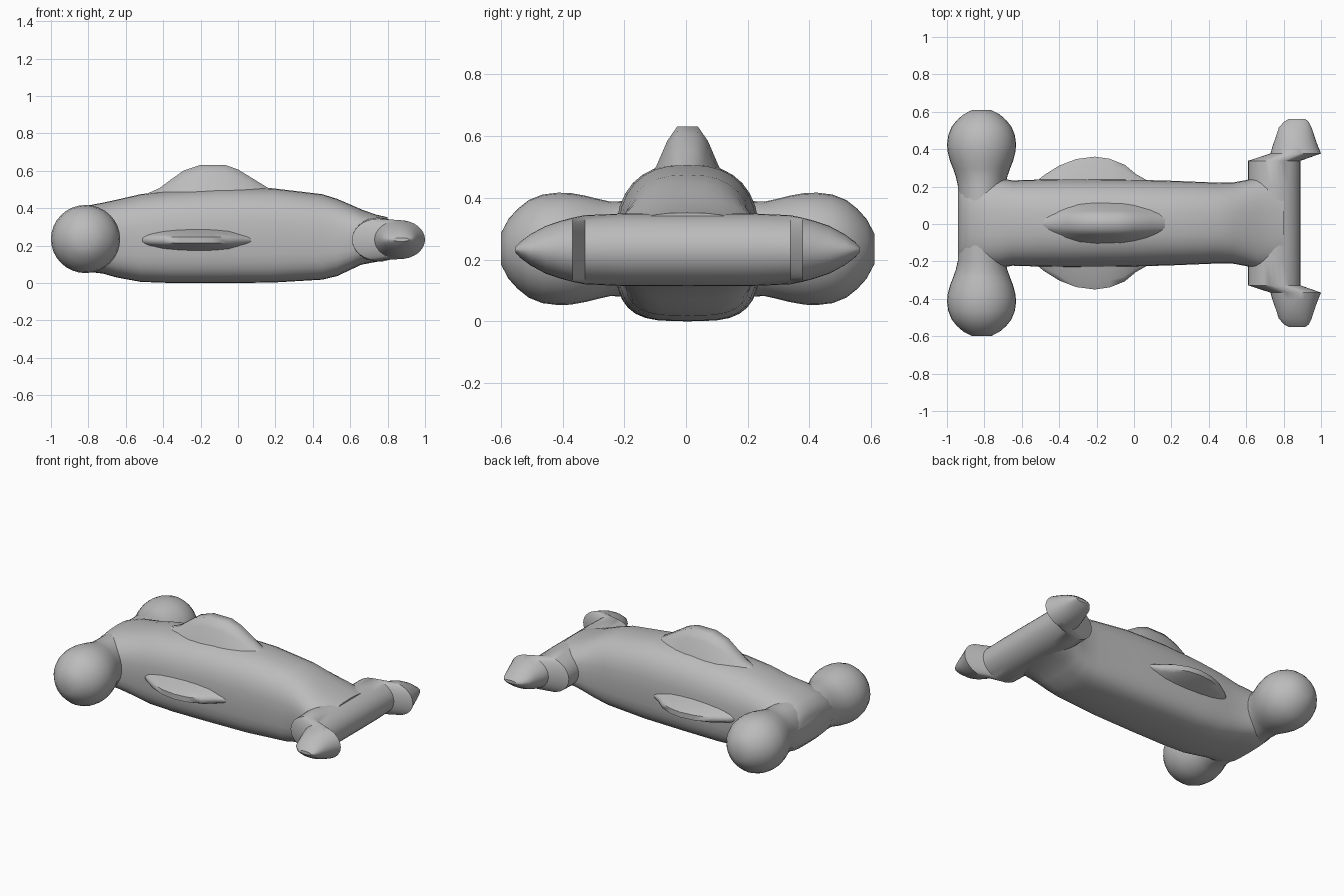
import bpy, bmesh, math
from mathutils import Vector

grey = bpy.data.materials.new("plain_grey")
grey.diffuse_color = (0.5, 0.5, 0.5, 1)
SHIFT = Vector((0, 0.005, 0))


def loft(name, rings, angle=40):
    """Skin a list of equal-length closed rings and cap both ends."""
    bm = bmesh.new()
    vs = [[bm.verts.new(Vector(p) + SHIFT) for p in r] for r in rings]
    n = len(vs[0])
    for a, b in zip(vs, vs[1:]):
        for i in range(n):
            j = (i + 1) % n
            bm.faces.new((a[i], a[j], b[j], b[i]))
    bm.faces.new(vs[0])
    bm.faces.new(vs[-1])
    bmesh.ops.recalc_face_normals(bm, faces=bm.faces)
    me = bpy.data.meshes.new(name)
    bm.to_mesh(me)
    bm.free()
    me.materials.append(grey)
    ob = bpy.data.objects.new(name, me)
    bpy.context.collection.objects.link(ob)
    bpy.ops.object.select_all(action='DESELECT')
    ob.select_set(True)
    bpy.context.view_layer.objects.active = ob
    bpy.ops.object.shade_smooth_by_angle(angle=math.radians(angle))
    return ob


def hull_ring(x, hw, zb, zt, n=32):
    """Rounded cross-section: soft on top, squarer below."""
    zc, hz, pts = (zb + zt) / 2, (zt - zb) / 2, []
    for i in range(n):
        a = 2 * math.pi * i / n
        c, s = math.cos(a), math.sin(a)
        e = 2 / (2.5 if s > 0 else 3.5)
        pts.append((x, hw * math.copysign(abs(c) ** e, c),
                    zc + hz * math.copysign(abs(s) ** e, s)))
    return pts


def bar_ring(y, cx, rx, rz, zc=0.235, n=32):
    return [(cx + rx * math.cos(2 * math.pi * i / n), y,
             zc + rz * math.sin(2 * math.pi * i / n)) for i in range(n)]


def mirrored(half):
    """Half profile from y = 0 outward -> full profile across y."""
    return [(-r[0],) + r[1:] for r in reversed(half)] + half


# main hull
loft("hull", [hull_ring(*s) for s in [
    (-0.94, 0.19, 0.17, 0.30), (-0.92, 0.22, 0.125, 0.345),
    (-0.88, 0.235, 0.085, 0.385), (-0.80, 0.245, 0.06, 0.415),
    (-0.72, 0.24, 0.05, 0.43), (-0.65, 0.228, 0.03, 0.445),
    (-0.52, 0.232, 0.006, 0.475), (-0.35, 0.236, 0.0, 0.495),
    (-0.10, 0.234, 0.0, 0.51), (0.18, 0.227, 0.002, 0.507),
    (0.45, 0.216, 0.018, 0.475), (0.53, 0.217, 0.037, 0.45),
    (0.60, 0.23, 0.07, 0.42), (0.66, 0.245, 0.098, 0.393),
    (0.74, 0.25, 0.113, 0.365), (0.80, 0.23, 0.125, 0.352)]])

# bar with a ball on each end
balls = [(0.20, 0.127, 0.155), (0.25, 0.138, 0.153), (0.29, 0.152, 0.162),
         (0.33, 0.168, 0.172), (0.38, 0.181, 0.181), (0.42, 0.185, 0.182),
         (0.47, 0.178, 0.176), (0.515, 0.160, 0.158), (0.55, 0.132, 0.13),
         (0.58, 0.098, 0.097), (0.605, 0.05, 0.05)]
loft("ball_bar", [bar_ring(y, -0.815, rx, rz) for y, rx, rz in mirrored(balls)])

# opposite bar with offset pointed tips
tips = [(0.20, 0.75, 0.14, 0.118), (0.333, 0.75, 0.14, 0.112),
        (0.372, 0.865, 0.135, 0.104), (0.41, 0.862, 0.122, 0.094),
        (0.46, 0.862, 0.104, 0.077), (0.51, 0.862, 0.088, 0.05),
        (0.542, 0.868, 0.066, 0.026), (0.557, 0.872, 0.042, 0.01)]
loft("tip_bar", [bar_ring(y, cx, rx, rz, 0.232) for y, cx, rx, rz in mirrored(tips)], 35)

# fins: bell-shaped section swept along x
BELL = [(1, 0), (0.76, 0.33), (0.5, 0.75), (0.25, 1)]
BELL = BELL + [(-w, h) for w, h in reversed(BELL)]


def fin(name, stations, place):
    loft(name, [[place(x, hw * w, ht * h) for w, h in BELL]
                for x, hw, ht in stations], 60)


fin("top_fin", [(-0.50, 0.05, 0.03), (-0.42, 0.09, 0.065), (-0.36, 0.11, 0.11),
                (-0.29, 0.125, 0.16), (-0.20, 0.132, 0.19), (-0.07, 0.132, 0.19),
                (0.0, 0.125, 0.165), (0.09, 0.11, 0.11), (0.16, 0.09, 0.067),
                (0.24, 0.05, 0.03)],
    lambda x, w, h: (x, w, 0.442 + h))

side = [(-0.53, 0.025, 0.02), (-0.48, 0.045, 0.06), (-0.40, 0.06, 0.11),
        (-0.31, 0.066, 0.145), (-0.21, 0.068, 0.158), (-0.13, 0.066, 0.147),
        (-0.05, 0.06, 0.115), (0.01, 0.045, 0.065), (0.09, 0.025, 0.02)]
for label, sgn in (("left", 1), ("right", -1)):
    fin(label + "_side_fin", side,
        lambda x, w, h, s=sgn: (x, s * (0.197 + h), 0.23 + w))
